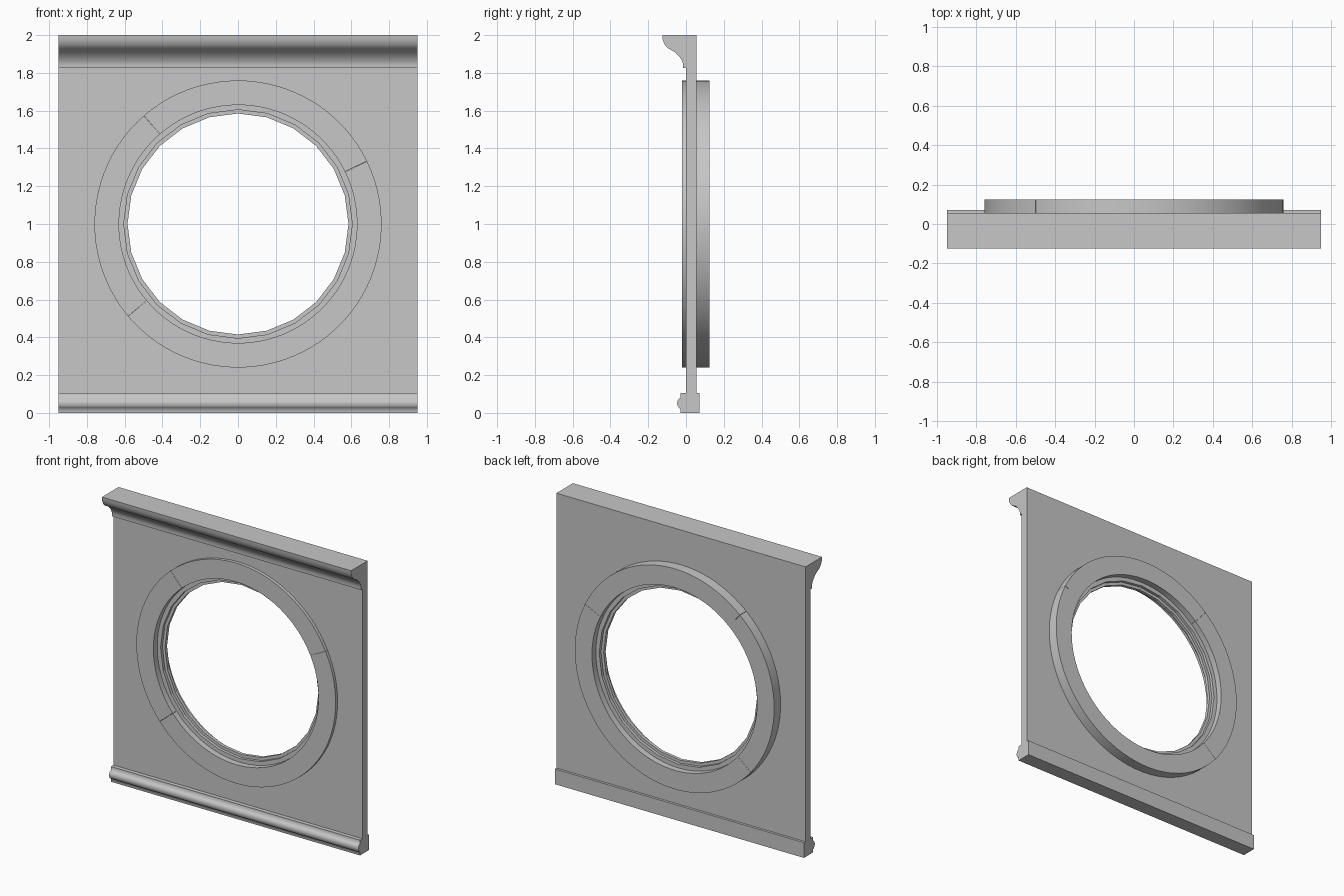
import bpy, bmesh, math

if "Cube" in bpy.data.objects:
    bpy.data.objects.remove(bpy.data.objects["Cube"], do_unlink=True)

HALF_WIDTH = 0.95
CENTRE_Z = 1.0
BACK = 0.055

grey = bpy.data.materials.new("stone_grey")
grey.use_nodes = True
colour = (0.57, 0.57, 0.57, 1)
grey.diffuse_color = colour
grey.node_tree.nodes["Principled BSDF"].inputs["Base Color"].default_value = colour


def finish(name, bm, angle=None):
    """Turn a bmesh into a grey object, smooth below the given angle."""
    bmesh.ops.recalc_face_normals(bm, faces=bm.faces)
    mesh = bpy.data.meshes.new(name)
    bm.to_mesh(mesh)
    bm.free()
    mesh.materials.append(grey)
    obj = bpy.data.objects.new(name, mesh)
    bpy.context.collection.objects.link(obj)
    if angle:
        bpy.ops.object.select_all(action="DESELECT")
        obj.select_set(True)
        bpy.context.view_layer.objects.active = obj
        bpy.ops.object.shade_smooth_by_angle(angle=math.radians(angle))


def extrude(bm, faces, offset):
    """Extrude flat faces by an offset into a solid."""
    new = bmesh.ops.extrude_face_region(bm, geom=faces, use_keep_orig=True)["geom"]
    verts = [v for v in new if isinstance(v, bmesh.types.BMVert)]
    bmesh.ops.translate(bm, verts=verts, vec=offset)


def moulding(name, profile, angle):
    """Extrude a (y, z) profile across the full width."""
    bm = bmesh.new()
    face = bm.faces.new([bm.verts.new((-HALF_WIDTH, y, z)) for y, z in profile])
    extrude(bm, [face], (2 * HALF_WIDTH, 0, 0))
    finish(name, bm, angle)


def revolve(name, profile, steps, start=0, end=360, angle=None):
    """Sweep an (r, y) profile around the opening's axis."""
    bm = bmesh.new()
    closed = end - start == 360
    rings = []
    for i in range(steps if closed else steps + 1):
        a = math.radians(start + (end - start) * i / steps)
        rings.append([bm.verts.new((r * math.cos(a), y, CENTRE_Z + r * math.sin(a)))
                      for r, y in profile])
    pairs = list(zip(rings, rings[1:]))
    if closed:
        pairs.append((rings[-1], rings[0]))
    else:
        bm.faces.new(rings[0])
        bm.faces.new(rings[-1])
    for a, b in pairs:
        for j in range(len(profile)):
            k = (j + 1) % len(profile)
            bm.faces.new((a[j], a[k], b[k], b[j]))
    finish(name, bm, angle)


def wall_panel(radius, segments):
    """Rectangular slab with a round opening."""
    bm = bmesh.new()
    corners = [(-HALF_WIDTH, 0), (HALF_WIDTH, 0), (HALF_WIDTH, 2), (-HALF_WIDTH, 2)]
    turns = [math.tau * i / segments for i in range(segments)]
    circle = [(radius * math.cos(t), CENTRE_Z + radius * math.sin(t)) for t in turns]
    for outline in (corners, circle):
        verts = [bm.verts.new((x, 0, z)) for x, z in outline]
        for a, b in zip(verts, verts[1:] + verts[:1]):
            bm.edges.new((a, b))
    bmesh.ops.triangle_fill(bm, edges=bm.edges[:], use_beauty=True, normal=(0, -1, 0))
    extrude(bm, bm.faces[:], (0, BACK, 0))
    finish("wall_panel", bm)


wall_panel(0.69, 48)

# Cornice along the top and skirting along the bottom
moulding("cornice", [
    (BACK, 2), (-0.125, 2), (-0.123, 1.975), (-0.113, 1.95), (-0.098, 1.932),
    (-0.082, 1.923), (-0.066, 1.915), (-0.048, 1.9), (-0.032, 1.882),
    (-0.02, 1.862), (-0.015, 1.845), (-0.015, 1.825), (BACK, 1.825)], 70)
moulding("skirting", [
    (0.072, 0), (-0.028, 0), (-0.028, 0.022), (-0.038, 0.027), (-0.045, 0.04),
    (-0.047, 0.052), (-0.045, 0.064), (-0.038, 0.075), (-0.028, 0.08),
    (-0.028, 0.105), (0.072, 0.105)], 70)

# Surround of three arched blocks meeting at fine joints
joints = [26, 131, 220, 386]
for i, (start, end) in enumerate(zip(joints, joints[1:])):
    revolve(f"surround_block_{i + 1}",
            [(0.63, -0.022), (0.76, -0.022), (0.76, 0.125), (0.63, 0.125)],
            (end - start) // 4, start + 0.05, end - 0.05, angle=30)

# Stepped window frame inside the surround
revolve("window_frame", [
    (0.64, 0.02), (0.605, 0.02), (0.605, 0.04), (0.585, 0.04),
    (0.585, 0.062), (0.605, 0.062), (0.605, 0.082), (0.64, 0.082)], 24)
